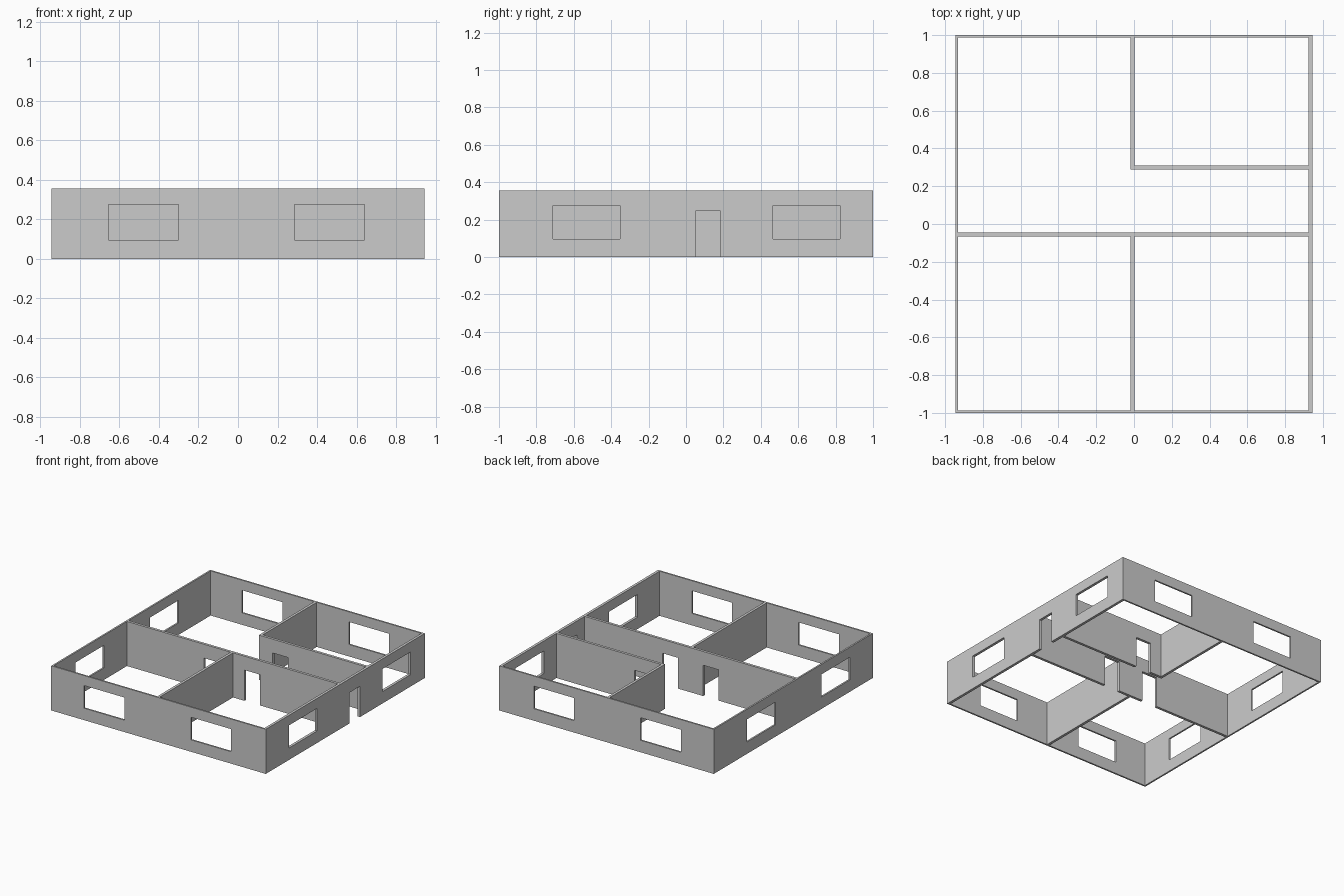
import bpy

if "Cube" in bpy.data.objects:
    bpy.data.objects.remove(bpy.data.objects["Cube"])

H = 0.355                 # wall height
X, Y = 0.945, 1.0         # outer half sizes
T, TI = 0.013, 0.021      # thin outer walls, thicker right and inner walls
WIN = (0.095, 0.275)      # window sill and head
DOOR = (-0.05, 0.245)     # door cut from below the floor to its head


def box(name, x0, x1, y0, y1, z0, z1):
    bpy.ops.mesh.primitive_cube_add(
        size=1, location=((x0 + x1) / 2, (y0 + y1) / 2, (z0 + z1) / 2))
    ob = bpy.context.object
    ob.name = name
    ob.scale = (x1 - x0, y1 - y0, z1 - z0)
    bpy.ops.object.transform_apply(location=True, rotation=False, scale=True)
    return ob


def wall(name, x0, x1, y0, y1, windows=(), doors=()):
    """Box wall; openings are given as ranges along its long direction."""
    ob = box(name, x0, x1, y0, y1, 0, H)
    along_x = (x1 - x0) > (y1 - y0)
    openings = [(r, WIN) for r in windows] + [(r, DOOR) for r in doors]
    for (a, b), (z0, z1) in openings:
        if along_x:
            cutter = box("cutter", a, b, y0 - 0.05, y1 + 0.05, z0, z1)
        else:
            cutter = box("cutter", x0 - 0.05, x1 + 0.05, a, b, z0, z1)
        cutter.hide_render = True
        mod = ob.modifiers.new("opening", 'BOOLEAN')
        mod.operation = 'DIFFERENCE'
        mod.solver = 'EXACT'
        mod.object = cutter
        bpy.context.view_layer.objects.active = ob
        bpy.ops.object.modifier_apply(modifier=mod.name)
        bpy.data.objects.remove(cutter, do_unlink=True)
    return ob


# Outer walls
x_windows = [(-0.655, -0.30), (0.285, 0.64)]
wall("front_wall", -X, X, -Y, -Y + T, x_windows)
wall("back_wall", -X, X, Y - T, Y, x_windows)
wall("left_wall", -X, -X + T, -Y + T, Y - T, [(-0.71, -0.353), (0.225, 0.582)])
wall("right_wall", X - TI, X, -Y + T, Y - T,
     [(-0.71, -0.353), (0.465, 0.823)], [(0.05, 0.185)])

# Inner walls
right_door, left_door = (0.103, 0.238), (-0.255, -0.12)
wall("cross_wall", -X + T, X - TI, -0.066, -0.045, doors=[left_door, right_door])
wall("front_partition", -0.019, 0.002, -Y + T, -0.066)
wall("back_partition", -0.019, 0.002, 0.289, Y - T)
wall("hall_wall", 0.002, X - TI, 0.289, 0.31, doors=[right_door])
